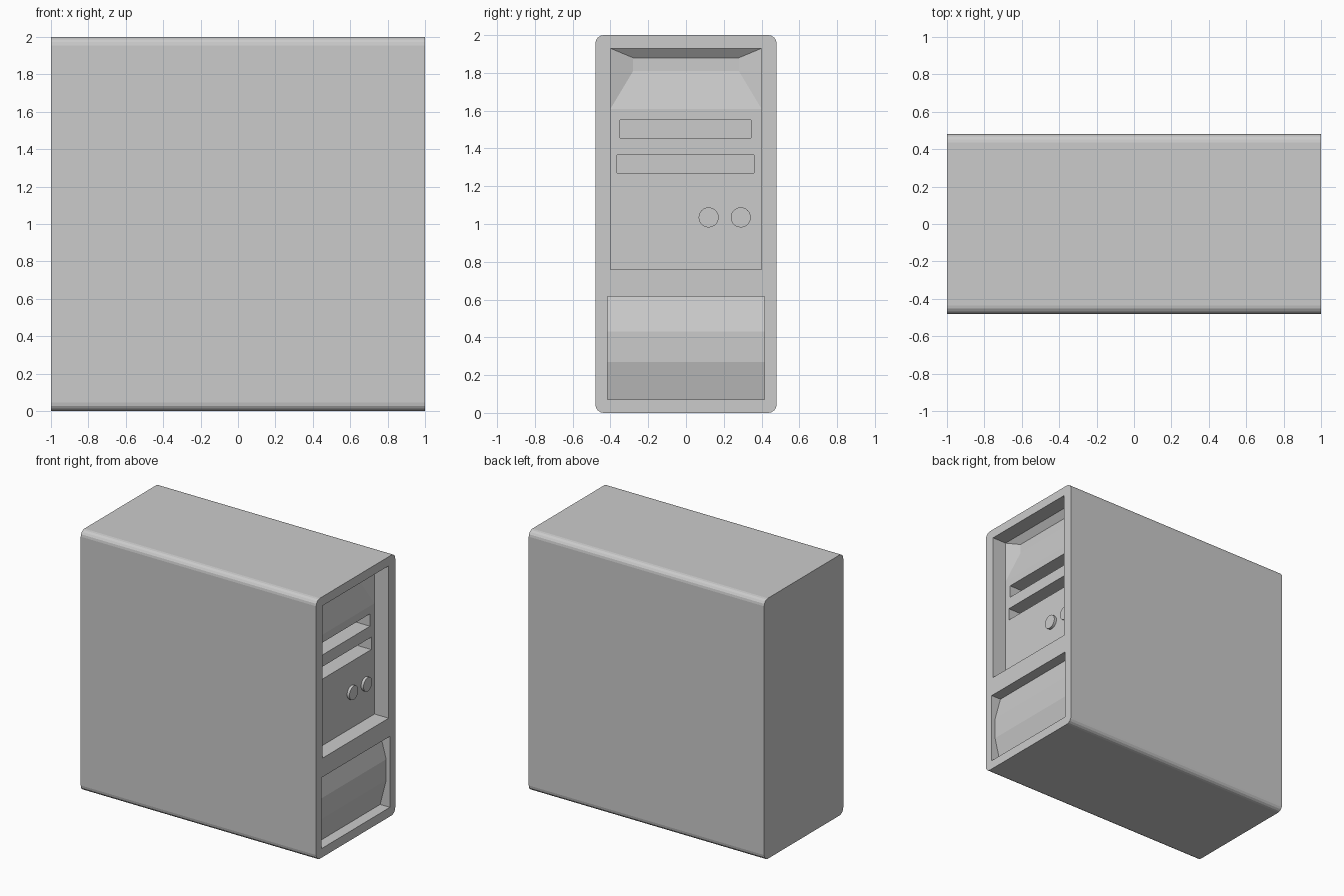
import bpy, bmesh, math

if "Cube" in bpy.data.objects:
    bpy.data.objects.remove(bpy.data.objects["Cube"])


def make_object(name, bm):
    bmesh.ops.recalc_face_normals(bm, faces=bm.faces)
    mesh = bpy.data.meshes.new(name)
    bm.to_mesh(mesh)
    bm.free()
    obj = bpy.data.objects.new(name, mesh)
    bpy.context.collection.objects.link(obj)
    return obj


def box_bm(x0, x1, y0, y1, z0, z1):
    bm = bmesh.new()
    bmesh.ops.create_cube(bm, size=1)
    for v in bm.verts:
        v.co.x = x1 if v.co.x > 0 else x0
        v.co.y = y1 if v.co.y > 0 else y0
        v.co.z = z1 if v.co.z > 0 else z0
    return bm


def cut(target, cutter):
    mod = target.modifiers.new("cut", 'BOOLEAN')
    mod.operation = 'DIFFERENCE'
    mod.solver = 'EXACT'
    mod.object = cutter
    cutter.hide_render = True
    bpy.context.view_layer.objects.active = target
    bpy.ops.object.modifier_apply(modifier=mod.name)
    bpy.data.objects.remove(cutter)


# Case: box with its four long edges rounded
bm = box_bm(-1, 1, -0.48, 0.48, 0, 2)
long_edges = [e for e in bm.edges if abs(e.verts[0].co.x - e.verts[1].co.x) > 1]
bmesh.ops.bevel(bm, geom=long_edges, offset=0.045, segments=4, profile=0.5,
                affect='EDGES')
case = make_object("computer_case", bm)

# Upper recess: straight walls, flat panel and a sloped hollow at its top
PANEL, HOLLOW = 0.88, 0.84
bm = bmesh.new()
sections = [(1.1, 0.40, 0.76), (1.1, 0.40, 1.93),
            (PANEL, 0.40, 0.76), (PANEL, 0.40, 1.61), (PANEL, 0.40, 1.93),
            (HOLLOW, 0.28, 1.81), (HOLLOW, 0.28, 1.88)]
L = [bm.verts.new((x, -y, z)) for x, y, z in sections]
R = [bm.verts.new((x, y, z)) for x, y, z in sections]
outline = [0, 2, 3, 5, 6, 4, 1]
for a, b in zip(outline, outline[1:] + outline[:1]):
    bm.faces.new((L[a], L[b], R[b], R[a]))
for S in (L, R):
    bm.faces.new([S[i] for i in (0, 2, 3, 4, 1)])
    bm.faces.new([S[i] for i in (3, 5, 6, 4)])
cut(case, make_object("upper_recess_cutter", bm))

# Lower recess: back wall bulges forward in three flat bands
profile = [(1.1, 0.07), (0.917, 0.07), (0.968, 0.27),
           (0.968, 0.43), (0.917, 0.615), (1.1, 0.615)]
bm = bmesh.new()
face = bm.faces.new([bm.verts.new((x, -0.415, z)) for x, z in profile])
ext = bmesh.ops.extrude_face_region(bm, geom=[face])
bmesh.ops.translate(bm, vec=(0, 0.83, 0),
                    verts=[g for g in ext["geom"] if isinstance(g, bmesh.types.BMVert)])
cut(case, make_object("lower_recess_cutter", bm))

# Drive slots
for y0, y1, z0, z1 in ((-0.35, 0.345, 1.455, 1.55), (-0.365, 0.36, 1.27, 1.365)):
    cut(case, make_object("slot_cutter", box_bm(0.76, 0.95, y0, y1, z0, z1)))

# Round buttons on the upper panel
for i, y in enumerate((0.12, 0.29)):
    bpy.ops.mesh.primitive_cylinder_add(vertices=32, radius=0.053, depth=0.04,
                                        location=(PANEL, y, 1.035),
                                        rotation=(0, math.pi / 2, 0))
    bpy.context.object.name = f"button_{i + 1}"
